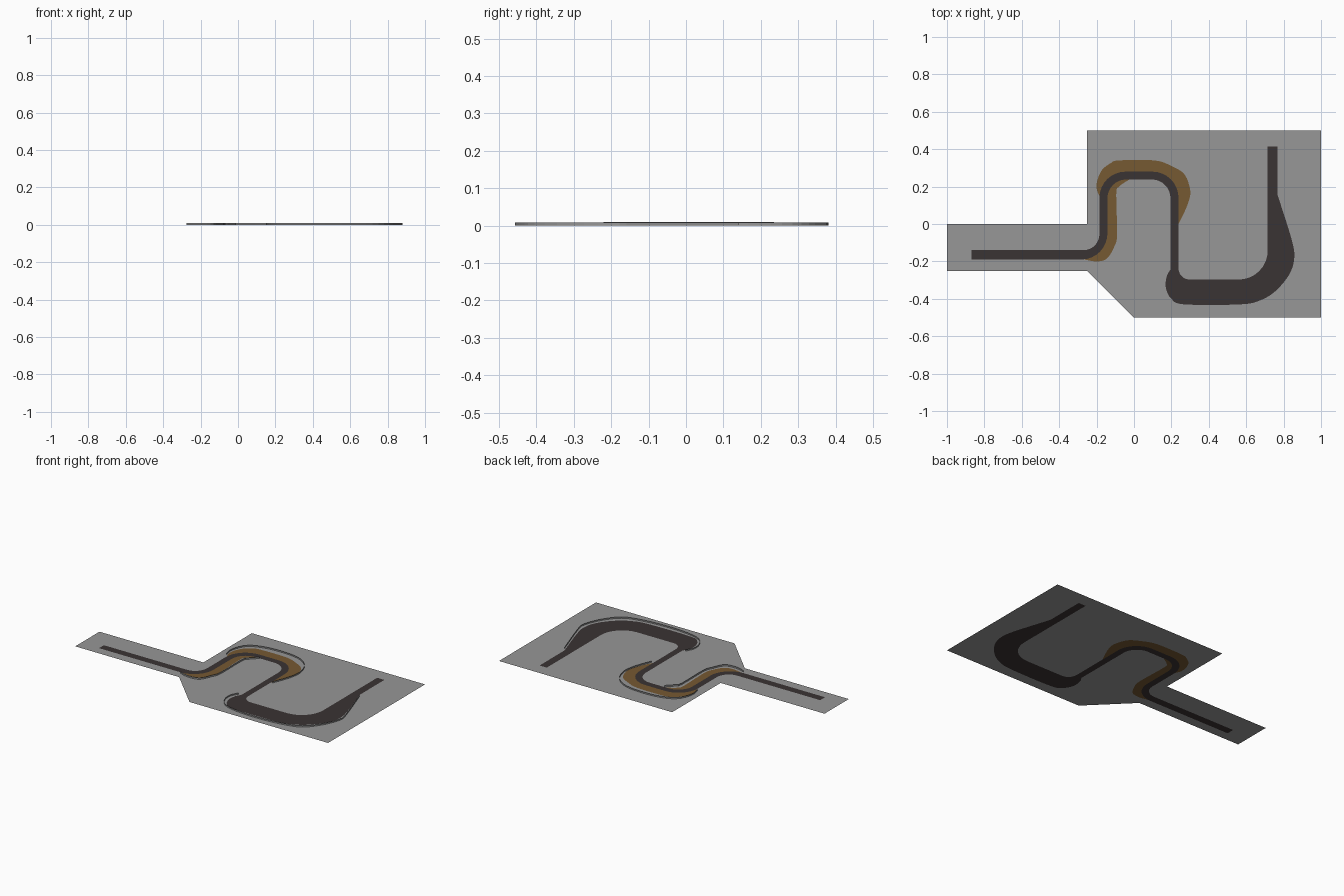
import bpy, math
from mathutils import Vector
from mathutils.geometry import delaunay_2d_cdt

if "Cube" in bpy.data.objects:
    bpy.data.objects.remove(bpy.data.objects["Cube"])


def material(name, rgb):
    m = bpy.data.materials.new(name)
    m.diffuse_color = (*rgb, 1)
    m.use_nodes = True
    m.node_tree.nodes["Principled BSDF"].inputs["Base Color"].default_value = m.diffuse_color
    return m


GREY = material("ground grey", (0.31, 0.31, 0.31))
ASPHALT = material("dark asphalt", (0.042, 0.033, 0.033))
GRAVEL = material("brown gravel", (0.18, 0.10, 0.032))
WALL = material("wall grey", (0.31, 0.31, 0.31))


def make_object(name, verts, faces, mat):
    me = bpy.data.meshes.new(name)
    me.from_pydata(verts, [], faces)
    me.materials.append(mat)
    ob = bpy.data.objects.new(name, me)
    bpy.context.collection.objects.link(ob)
    return ob


def rounded(points, n=8):
    """Open polyline of (x, y, radius) with right-angle corners rounded off."""
    out = []
    for i, (x, y, r) in enumerate(points):
        p = Vector((x, y))
        if r == 0:
            out.append(p)
            continue
        a = (Vector(points[i - 1][:2]) - p).normalized() * r
        b = (Vector(points[i + 1][:2]) - p).normalized() * r
        for k in range(n + 1):
            t = k / n * math.pi / 2
            out.append(p + a * (1 - math.sin(t)) + b * (1 - math.cos(t)))
    return out


def spline(points, n=4):
    """Smooth open curve through the points."""
    p = [Vector(q) for q in points]
    p = [2 * p[0] - p[1]] + p + [2 * p[-1] - p[-2]]
    out = []
    for a, b, c, d in zip(p, p[1:], p[2:], p[3:]):
        for k in range(n):
            t = k / n
            out.append(0.5 * (2 * b + (c - a) * t + (2 * a - 5 * b + 4 * c - d) * t * t
                              + (3 * b - a - 3 * c + d) * t ** 3))
    return out + [p[-2]]


def ccw(poly):
    area = sum(a.x * b.y - a.y * b.x for a, b in zip(poly, poly[1:] + poly[:1]))
    return poly if area > 0 else poly[::-1]


# Ground outline
ground = [Vector(p) for p in ((-1, 0), (-1, -0.25), (-0.25, -0.25), (0, -0.5),
                              (1, -0.5), (1, 0.5), (-0.25, 0.5), (-0.25, 0))]

# Track: one edge with rounded corners, the other with the wide paved run-off
left_edge = rounded([(-0.87, -0.14, 0), (-0.185, -0.14, 0.085), (-0.185, 0.28, 0.14),
                     (0.238, 0.28, 0.14), (0.238, -0.297, 0.06), (0.715, -0.297, 0.155),
                     (0.715, 0.414, 0)])
runoff = spline([(0.767, 0.158), (0.842, -0.08), (0.857, -0.18), (0.83, -0.27),
                 (0.755, -0.36), (0.67, -0.41), (0.565, -0.43), (0.27, -0.43),
                 (0.2, -0.4), (0.17, -0.34), (0.175, -0.28), (0.195, -0.243)])
right_edge = rounded([(0.195, -0.2, 0), (0.195, 0.238, 0.1), (-0.142, 0.238, 0.1),
                      (-0.142, -0.19, 0.14), (-0.87, -0.19, 0)])
track = left_edge + [Vector((0.767, 0.414))] + runoff + right_edge

# Gravel traps: visible edge, closed off underneath the track
gravel_inner = spline([(-0.265, -0.19), (-0.2, -0.2), (-0.145, -0.185), (-0.105, -0.12),
                       (-0.09, -0.055), (-0.095, 0.158), (-0.08, 0.2), (-0.025, 0.238)])
gravel_inner += [Vector(p) for p in ((-0.04, 0.26), (-0.13, 0.225), (-0.165, 0.15),
                                     (-0.165, -0.05), (-0.2, -0.13), (-0.265, -0.17))]
gravel_outer = spline([(-0.185, 0.15), (-0.2, 0.19), (-0.195, 0.238), (-0.17, 0.29),
                       (-0.125, 0.325), (-0.08, 0.34), (0.11, 0.34), (0.2, 0.31),
                       (0.27, 0.265), (0.3, 0.185), (0.295, 0.13), (0.27, 0.065),
                       (0.238, 0)])
gravel_outer += [Vector(p) for p in ((0.215, 0), (0.215, 0.13), (0.183, 0.225), (0.1, 0.26),
                                     (-0.045, 0.26), (-0.13, 0.225), (-0.165, 0.15))]

# Cut all outlines into one flat sheet and sort the pieces by surface
verts, polys = [], []
for outline in (ground, track, gravel_inner, gravel_outer):
    polys.append(list(range(len(verts), len(verts) + len(outline))))
    verts += ccw(outline)
co, _, faces, _, _, source = delaunay_2d_cdt(verts, [], polys, 1, 1e-5)
layers = {"ground": ([], GREY), "track": ([], ASPHALT), "gravel": ([], GRAVEL)}
for f, src in zip(faces, source):
    kind = "track" if 1 in src else "gravel" if (2 in src or 3 in src) else "ground"
    layers[kind][0].append(f)
for name, (fs, mat) in layers.items():
    used = sorted({i for f in fs for i in f})
    index = {v: k for k, v in enumerate(used)}
    make_object(name, [(co[i].x, co[i].y, 0) for i in used],
                [[index[i] for i in f] for f in fs], mat)


# Thin barrier walls standing outside the bends
def wall(name, points, height):
    path = spline(points, 3)
    n = len(path)
    make_object(name, [(p.x, p.y, z) for z in (0, height) for p in path],
                [(i, i + 1, n + i + 1, n + i) for i in range(n - 1)], WALL)


wall("inner_wall", [(-0.275, -0.2), (-0.238, -0.215), (-0.185, -0.22), (-0.13, -0.205),
                    (-0.095, -0.135), (-0.075, -0.07), (-0.075, 0.15), (-0.055, 0.19),
                    (-0.01, 0.235)], 0.01)
wall("outer_wall", [(-0.2, 0.165), (-0.21, 0.22), (-0.195, 0.285), (-0.16, 0.335),
                    (-0.095, 0.365), (0, 0.38), (0.135, 0.375), (0.22, 0.345),
                    (0.28, 0.285), (0.305, 0.195), (0.29, 0.105), (0.25, 0)], 0.009)
wall("runoff_wall", [(0.175, -0.245), (0.15, -0.3), (0.157, -0.36), (0.19, -0.41),
                     (0.255, -0.44), (0.375, -0.455), (0.51, -0.455), (0.645, -0.44),
                     (0.75, -0.405), (0.83, -0.31), (0.875, -0.2), (0.865, -0.12),
                     (0.78, 0.14)], 0.009)
